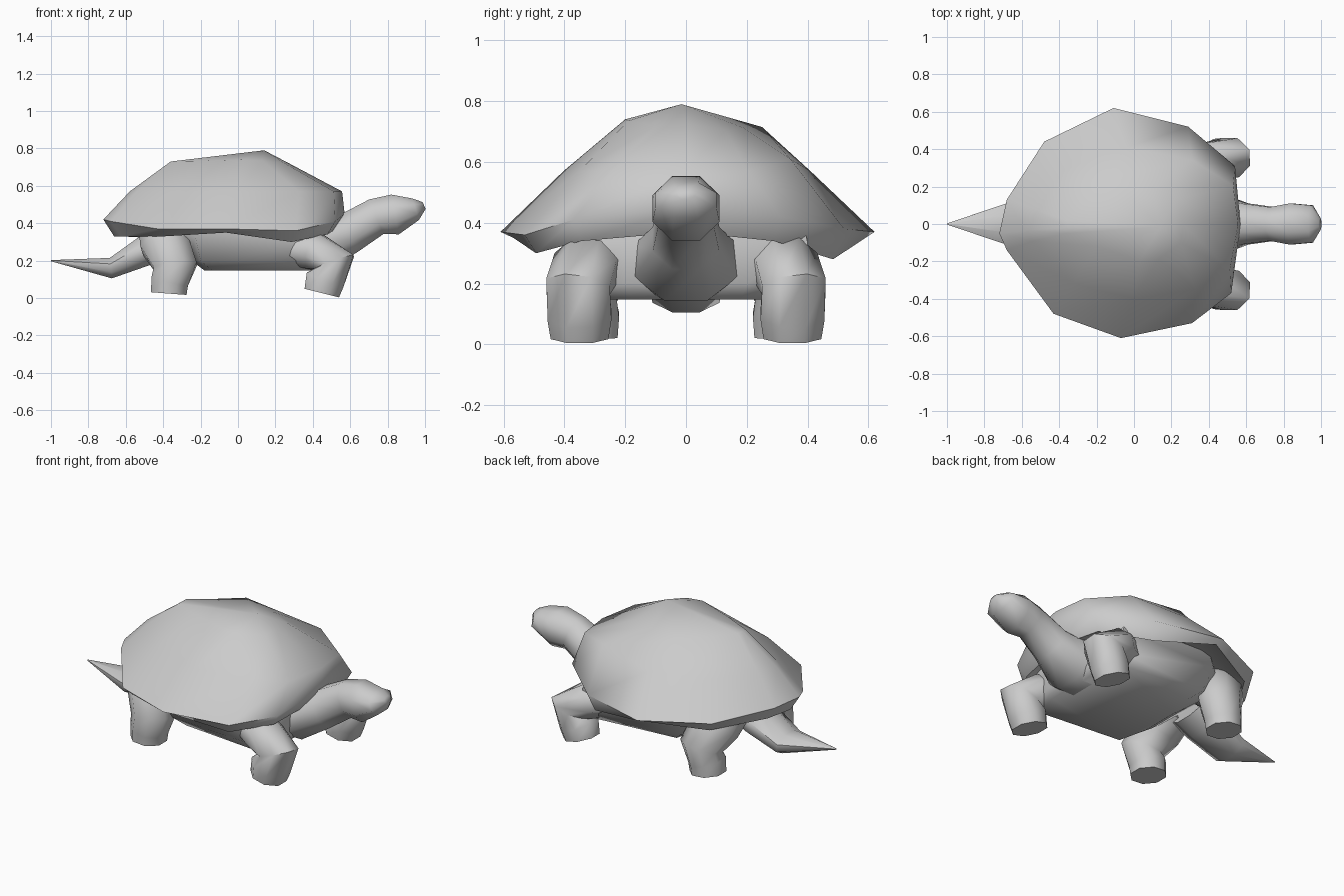
import bpy, bmesh, math
from mathutils import Vector

cube = bpy.data.objects.get("Cube")
if cube:
    bpy.data.objects.remove(cube, do_unlink=True)

GREY = (0.6, 0.6, 0.6, 1)
material = bpy.data.materials.new("soft_grey")
material.use_nodes = True
material.diffuse_color = GREY
material.node_tree.nodes["Principled BSDF"].inputs["Base Color"].default_value = GREY


def skin_rings(name, rings, crease=60):
    """Join equal rings of points into one closed smooth skin."""
    bm = bmesh.new()
    loops = [[bm.verts.new(p) for p in ring] for ring in rings]
    for low, high in zip(loops, loops[1:]):
        for i in range(len(low)):
            j = (i + 1) % len(low)
            bm.faces.new((low[i], low[j], high[j], high[i]))
    bm.faces.new(loops[0])
    bm.faces.new(loops[-1])
    bmesh.ops.remove_doubles(bm, verts=bm.verts, dist=0.0005)
    bmesh.ops.recalc_face_normals(bm, faces=bm.faces)
    mesh = bpy.data.meshes.new(name)
    bm.to_mesh(mesh)
    bm.free()
    mesh.materials.append(material)
    obj = bpy.data.objects.new(name, mesh)
    bpy.context.collection.objects.link(obj)
    bpy.ops.object.select_all(action="DESELECT")
    bpy.context.view_layer.objects.active = obj
    obj.select_set(True)
    bpy.ops.object.shade_smooth_by_angle(angle=math.radians(crease))
    return obj


def limb(name, sections, flip=1, sides=8):
    """Loft a tube through sections of x, y, z, half width, half thickness."""
    centres = [Vector((x, y * flip, z)) for x, y, z, w, h in sections]
    rings = []
    for i, (centre, section) in enumerate(zip(centres, sections)):
        ahead = centres[min(i + 1, len(centres) - 1)]
        behind = centres[max(i - 1, 0)]
        tangent = (ahead - behind).normalized()
        side = Vector((0, 1, 0))
        side = (side - tangent * side.dot(tangent)).normalized()
        up = tangent.cross(side)
        grow = 1 / math.cos(math.pi / sides)
        angles = [(k + 0.5) * math.tau / sides for k in range(sides)]
        rings.append([centre + side * math.cos(a) * section[3] * grow
                      + up * math.sin(a) * section[4] * grow for a in angles])
    return skin_rings(name, rings)


# Shell: rim points as x, y, rim height, lip height, flank height
rim = [
    (.57, 0, .45, .37, .57), (.54, .31, .42, .34, .57), (.29, .52, .38, .28, .61),
    (-.11, .62, .37, .35, .57), (-.48, .44, .38, .32, .56), (-.68, .13, .41, .33, .57),
    (-.72, -.05, .42, .33, .57), (-.68, -.14, .41, .33, .57), (-.43, -.48, .37, .33, .57),
    (-.07, -.61, .37, .35, .57), (.31, -.53, .36, .30, .57), (.52, -.37, .41, .34, .57),
]
# Uneven crown that the dome slopes up to
crown = [
    (.26, 0, .727), (.23, .13, .705), (.1, .19, .712), (-.12, .25, .715),
    (-.24, .13, .722), (-.36, .02, .73), (-.36, -.02, .73), (-.36, -.05, .73),
    (-.2, -.12, .733), (.03, -.2, .74), (.13, -.19, .735), (.25, -.1, .72),
]

skin_rings("shell", [
    [(x * .7, y * .7, .41) for x, y, *heights in rim],
    [(x * .92, y * .93, lip) for x, y, z, lip, flank in rim],
    [(x, y, z) for x, y, z, *heights in rim],
    [(x * .88 + .055, y * .66, flank) for x, y, z, lip, flank in rim],
    crown,
    [(.14, -.015, .79)] * len(rim),
], crease=70)


# Body: flat belly, widest at the shoulders, that rises into the shell
def mirrored(half, height):
    points = half + [(x, -y) for x, y in reversed(half)]
    return [(x, y, height) for x, y in points]


skin_rings("body", [
    mirrored([(.43, .18), (.38, .34), (-.14, .29), (-.18, .12)], .148),
    mirrored([(.46, .2), (.4, .38), (-.2, .34), (-.25, .15)], .2),
    mirrored([(.46, .2), (.41, .4), (-.23, .4), (-.42, .18)], .335),
    mirrored([(.44, .2), (.38, .38), (-.2, .4), (-.45, .18)], .42),
])

# Neck and head
limb("neck_and_head", [
    (.3, 0, .27, .2, .12), (.44, 0, .275, .17, .135), (.59, 0, .345, .11, .11),
    (.74, 0, .435, .09, .1), (.84, 0, .447, .11, .108),
    (.95, 0, .475, .1, .06), (.995, 0, .495, .03, .02),
])

# Tail
limb("tail", [
    (-.4, 0, .31, .13, .09), (-.5, 0, .25, .13, .08),
    (-.68, 0, .16, .11, .055), (-1, 0, .2, .003, .003),
])

# Legs, one pair at each end
for label, flip in (("left", 1), ("right", -1)):
    limb("front_leg_" + label, [
        (.27, .25, .26, .1, .08), (.41, .33, .25, .11, .1),
        (.515, .355, .19, .105, .11), (.465, .35, .095, .105, .105),
        (.448, .35, .027, .095, .095),
    ], flip)
    limb("hind_leg_" + label, [
        (-.4, .16, .38, .12, .13), (-.39, .27, .29, .11, .13),
        (-.335, .33, .17, .105, .115), (-.365, .32, .09, .1, .1),
        (-.37, .32, .024, .095, .095),
    ], flip)
